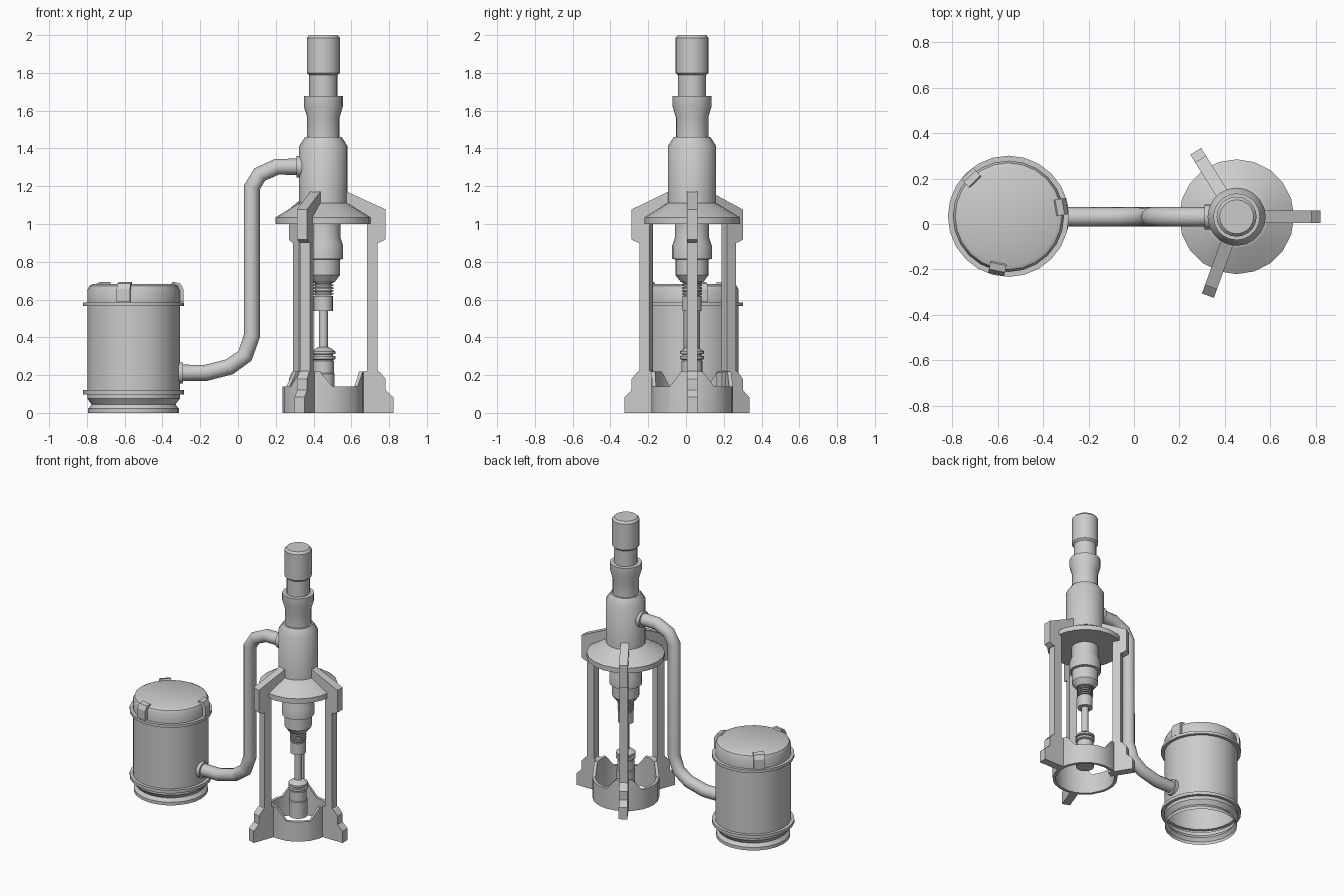
import bpy, bmesh
from math import cos, sin, radians, pi
from mathutils import Matrix, Vector

if "Cube" in bpy.data.objects:
    bpy.data.objects.remove(bpy.data.objects["Cube"])

TX, TY = 0.452, 0.032      # tower axis
KX, KY = -0.553, 0.034     # tank axis


def finish(bm, name, angle=35):
    bmesh.ops.recalc_face_normals(bm, faces=bm.faces)
    me = bpy.data.meshes.new(name)
    bm.to_mesh(me)
    bm.free()
    me.shade_smooth()
    me.set_sharp_from_angle(angle=radians(angle))
    ob = bpy.data.objects.new(name, me)
    bpy.context.collection.objects.link(ob)
    return ob


def lathe(name, profile, x, y, n=20, cap_bottom=True, rot=None):
    """Revolve (radius, z) points, listed top to bottom."""
    bm = bmesh.new()
    rings = [[bm.verts.new((r * cos(2 * pi * i / n), r * sin(2 * pi * i / n), z))
              for i in range(n)] for r, z in profile]
    for a, b in zip(rings, rings[1:]):
        for i in range(n):
            j = (i + 1) % n
            bm.faces.new((a[i], a[j], b[j], b[i]))
    bm.faces.new(rings[0])
    if cap_bottom:
        bm.faces.new(rings[-1])
    if rot:
        bm.transform(rot)
    ob = finish(bm, name)
    ob.location = (x, y, 0)
    return ob


def slab(name, profile, width, x, y, angle, shift=0.0):
    """Extrude a (radius, z) outline sideways and turn it about an axis."""
    bm = bmesh.new()
    face = bm.faces.new([bm.verts.new((r + shift, -width / 2, z)) for r, z in profile])
    ext = bmesh.ops.extrude_face_region(bm, geom=[face])
    bmesh.ops.translate(bm, vec=(0, width, 0),
                        verts=[v for v in ext["geom"] if isinstance(v, bmesh.types.BMVert)])
    ob = finish(bm, name, 20)
    ob.location = (x, y, 0)
    ob.rotation_euler.z = radians(angle)
    return ob


# Upper housing and stepped cap
lathe("upper_housing", [
    (.075, 2.0), (.088, 1.985), (.088, 1.80), (.075, 1.788), (.075, 1.677),
    (.103, 1.677), (.103, 1.622), (.086, 1.565), (.086, 1.46), (.097, 1.46),
    (.128, 1.413), (.128, 1.08)], TX, TY)

# Wide conical plate
lathe("support_plate", [(.128, 1.11), (.14, 1.105), (.253, 1.035), (.253, 1.0)], TX, TY)

# Lower spindle housing
lathe("spindle_housing", [
    (.09, 1.01), (.09, .93), (.105, .885), (.105, .815), (.088, .812),
    (.088, .73), (.06, .693), (.05, .693)], TX, TY)

# Threaded collar, nut and rod
thread = []
for i in range(5):
    z = .695 - i * .015
    thread += [(.053, z), (.053, z - .008), (.044, z - .009), (.044, z - .0145)]
lathe("threaded_collar", thread, TX, TY, 16)
lathe("nut", [(.051, .62), (.051, .54)], TX, TY, 16)
lathe("rod", [(.024, .56), (.024, .33)], TX, TY, 12)

# Grooved lower chuck
lathe("lower_chuck", [
    (.03, .348), (.063, .326), (.063, .312), (.05, .31), (.05, .302), (.063, .30),
    (.063, .285), (.05, .28), (.056, .274), (.056, .21), (.06, .205), (.06, .09)],
    TX, TY, 16)

# Three legs with arm, column and stepped foot
leg = [(.10, 1.182), (.33, 1.077), (.33, .918), (.30, .903), (.287, .903), (.287, .222),
       (.30, .215), (.33, .18), (.33, .12), (.37, .083), (.37, 0), (.20, 0), (.20, .215),
       (.23, .222), (.23, 1.0), (.10, 1.02)]
legs = [("right", 0, 0), ("back", 122, -.03), ("front", 250, 0)]
for side, ang, shift in legs:
    slab(side + "_leg", leg, .056, TX, TY, ang, shift)

# Base ring with raised lugs at the legs
stops = []
for _, ang, _ in legs:
    for d, h in ((-33, .14), (-15, .22), (0, .22), (15, .22), (33, .14), (47, .14), (60, .14), (74, .14)):
        stops.append(((ang + d), h))
bm = bmesh.new()
rings = []
for ang, h in stops:
    c, s = cos(radians(ang)), sin(radians(ang))
    rings.append([bm.verts.new((r * c, r * s, z))
                  for r, z in ((.216, 0), (.216, h), (.196, h), (.196, 0))])
for a, b in zip(rings, rings[1:] + rings[:1]):
    for k in range(4):
        m = (k + 1) % 4
        bm.faces.new((a[k], b[k], b[m], a[m]))
finish(bm, "base_ring").location = (TX, TY, 0)

# Tank, open underneath
lathe("tank", [
    (.215, .682), (.235, .672), (.245, .65), (.245, .585), (.267, .585), (.267, .565),
    (.245, .565), (.245, .12), (.267, .12), (.267, .098), (.245, .098), (.245, .075),
    (.222, .045), (.24, .022), (.24, 0)], KX, KY, 24, cap_bottom=False)

# Lid clips
clip = [(.205, .675), (.215, .692), (.245, .685), (.262, .655), (.262, .588), (.235, .588)]
for i, ang in enumerate((10, 134, 258)):
    slab("lid_clip_%d" % (i + 1), clip, .072, KX, KY, ang)

# Connecting pipe
path = [(-.32, .212), (-.17, .212), (-.045, .244), (.037, .302), (.074, .408),
        (.074, 1.195), (.115, 1.262), (.206, 1.303), (.36, 1.303)]
cu = bpy.data.curves.new("pipe", "CURVE")
cu.dimensions = "3D"
cu.bevel_depth = .043
cu.bevel_resolution = 4
sp = cu.splines.new("POLY")
sp.points.add(len(path) - 1)
for p, (x, z) in zip(sp.points, path):
    p.co = (x, .031, z, 1)
sp.use_smooth = True
bpy.context.collection.objects.link(bpy.data.objects.new("pipe", cu))

# Pipe flanges
for name, x, z in (("tank_flange", -.305, .212), ("tower_flange", .325, 1.303)):
    ob = lathe(name, [(.056, .015), (.056, -.015)], x, .031, 16,
               rot=Matrix.Rotation(pi / 2, 4, "Y"))
    ob.location.z = z
